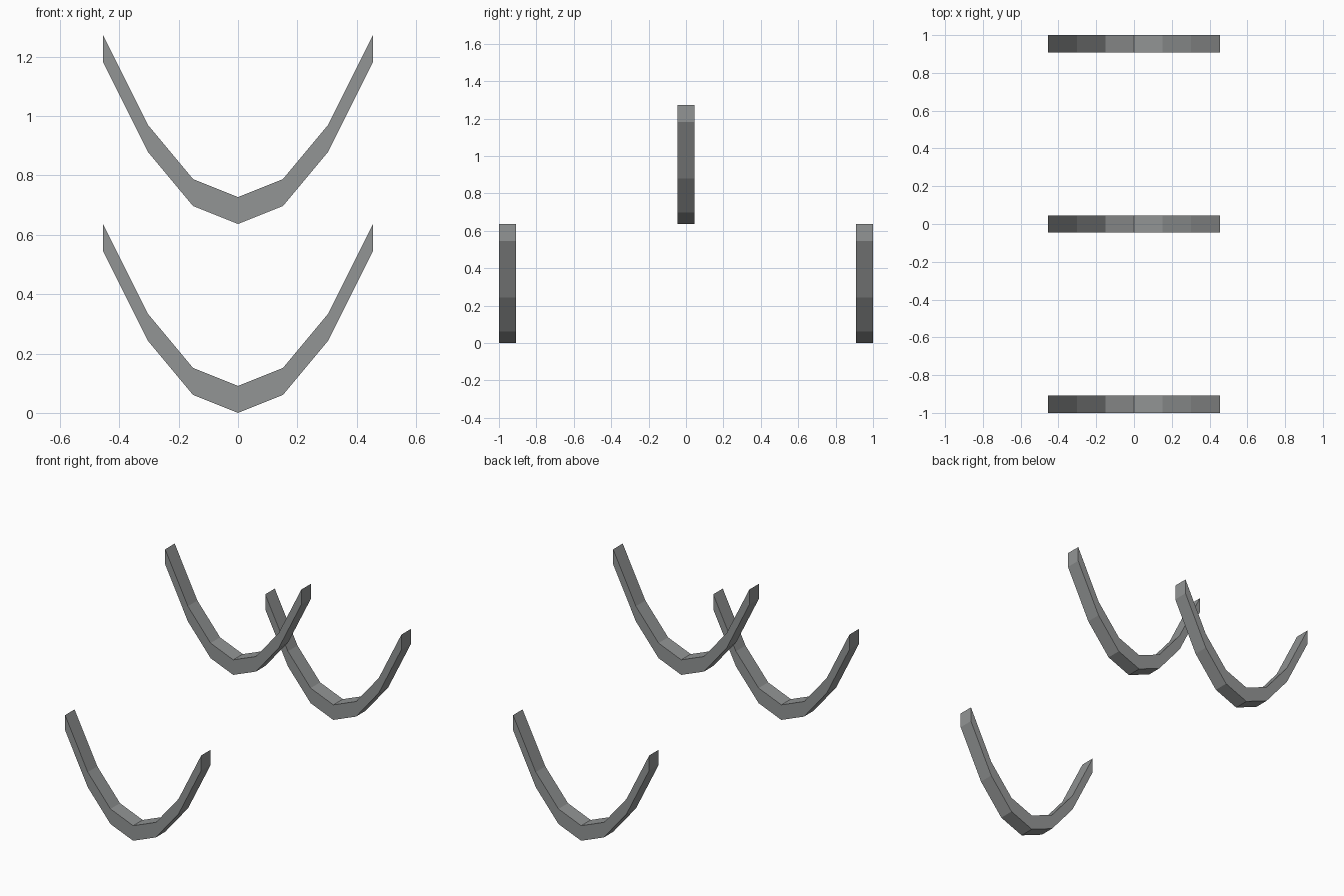
import bpy, bmesh

if "Cube" in bpy.data.objects:
    bpy.data.objects.remove(bpy.data.objects["Cube"])

U = 1 / 11            # bar thickness; the whole model fits this module
HALF_SPAN = 5 * U
RISE = 6 * U
SEGMENTS = 6

# Dark grey finish shared by all bars
dark_grey = bpy.data.materials.new("dark_grey")
dark_grey.diffuse_color = (0.29, 0.30, 0.30, 1)
dark_grey.use_nodes = True
dark_grey.node_tree.nodes["Principled BSDF"].inputs["Base Color"].default_value = dark_grey.diffuse_color


def curved_bar(name, y, z):
    """Parabolic bar with a constant vertical thickness and square ends."""
    ts = [-1 + 2 * i / SEGMENTS for i in range(SEGMENTS + 1)]
    bm = bmesh.new()
    rings = []
    for t in ts:
        x, h = t * HALF_SPAN, RISE * t * t
        rings.append([bm.verts.new((x, sy * U / 2, h + dz))
                      for sy, dz in ((-1, 0), (1, 0), (1, U), (-1, U))])
    for a, b in zip(rings, rings[1:]):
        for k in range(4):
            n = (k + 1) % 4
            bm.faces.new((a[k], b[k], b[n], a[n]))
    bm.faces.new(rings[0])
    bm.faces.new(rings[-1][::-1])
    bmesh.ops.recalc_face_normals(bm, faces=bm.faces)
    mesh = bpy.data.meshes.new(name)
    bm.to_mesh(mesh)
    bm.free()
    mesh.materials.append(dark_grey)
    obj = bpy.data.objects.new(name, mesh)
    obj.location = (0, y, z)
    bpy.context.collection.objects.link(obj)


# Two low bars at the ends, one raised bar in the middle
curved_bar("front_curved_bar", -1 + U / 2, 0)
curved_bar("back_curved_bar", 1 - U / 2, 0)
curved_bar("raised_middle_curved_bar", 0, RISE + U)
